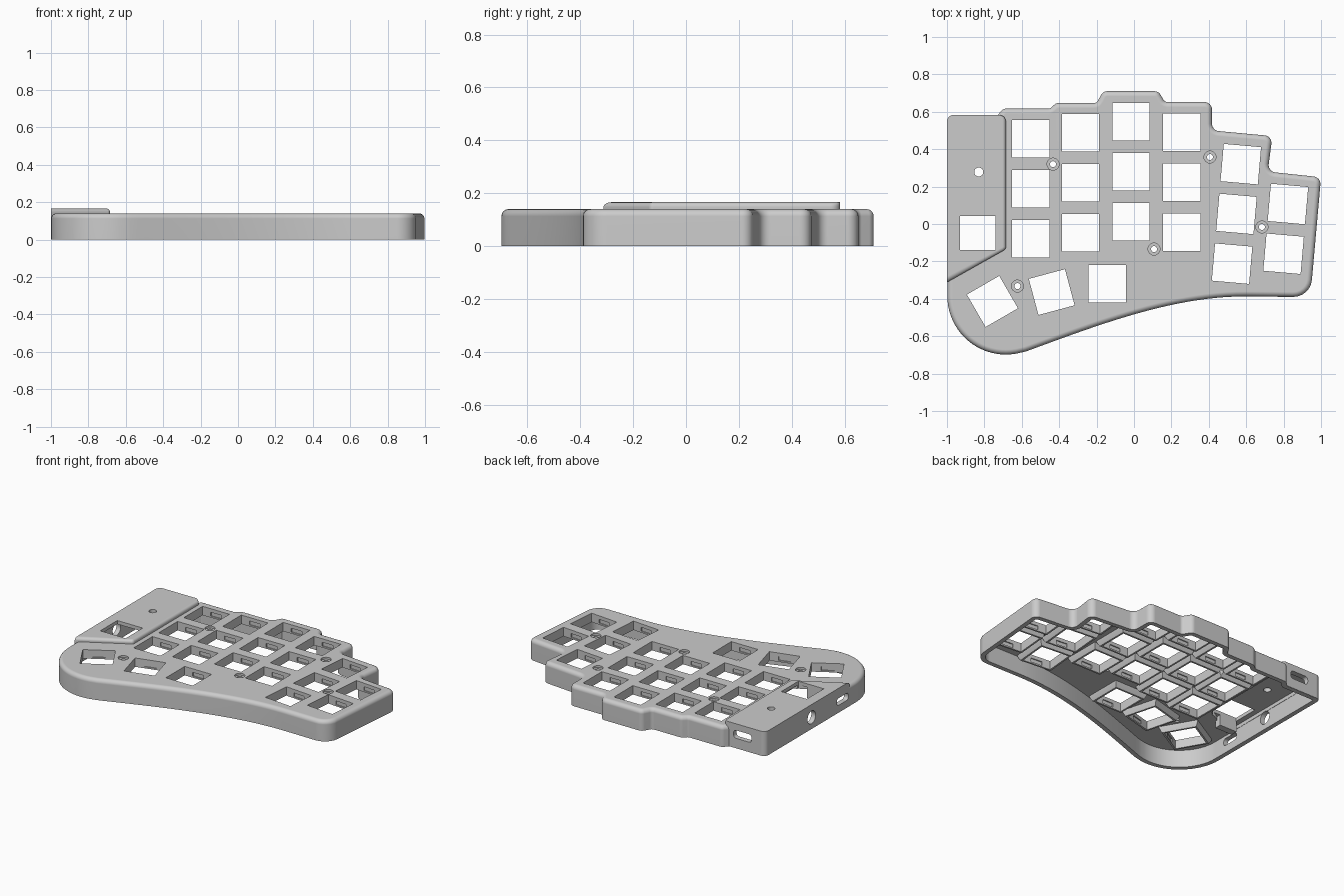
import bpy, bmesh
from math import sin, cos, pi, radians
from mathutils import Vector, Matrix
from mathutils.geometry import interpolate_bezier

if "Cube" in bpy.data.objects:
    bpy.data.objects.remove(bpy.data.objects["Cube"])

grey = bpy.data.materials.new("case grey")
grey.use_nodes = True
grey.diffuse_color = (0.6, 0.6, 0.6, 1)
grey.node_tree.nodes["Principled BSDF"].inputs["Base Color"].default_value = grey.diffuse_color

TOP, COVER_TOP, WALL, PLATE = 0.14, 0.166, 0.03, 0.118


def rounded(corners, steps=6):
    """Polygon outline whose (x, y, radius) corners are turned into arcs."""
    out = []
    for i, (x, y, r) in enumerate(corners):
        p = Vector((x, y))
        if r == 0:
            out.append(p)
            continue
        a = (Vector(corners[i - 1][:2]) - p).normalized()
        b = (Vector(corners[(i + 1) % len(corners)][:2]) - p).normalized()
        half = a.angle(b) / 2
        centre = p + (a + b).normalized() * (r / sin(half))
        reach = r * cos(half) / sin(half)
        u, v = p + a * reach - centre, p + b * reach - centre
        sweep = u.angle(v)
        for k in range(steps + 1):
            t = k / steps
            out.append(centre + (u * sin((1 - t) * sweep) + v * sin(t * sweep)) / sin(sweep))
    return out


def normals(pts):
    """Inward direction at every point of a counter-clockwise outline."""
    out = []
    for i, p in enumerate(pts):
        a = (p - pts[i - 1]).normalized()
        b = (pts[(i + 1) % len(pts)] - p).normalized()
        n = Vector((-a.y - b.y, a.x + b.x)).normalized()
        out.append(n / max(0.5, n.dot(Vector((-a.y, a.x)))))
    return out


def prism(bm, pts, levels, dirs=None, matrix=Matrix()):
    """Closed solid through (inset, height) levels of one outline."""
    dirs = dirs or normals(pts)
    rings = [[bm.verts.new(matrix @ Vector((p.x + n.x * d, p.y + n.y * d, z)))
              for p, n in zip(pts, dirs)] for d, z in levels]
    count = len(pts)
    for lo, hi in zip(rings, rings[1:]):
        for i in range(count):
            j = (i + 1) % count
            bm.faces.new((lo[i], lo[j], hi[j], hi[i]))
    bm.faces.new(rings[0][::-1])
    bm.faces.new(rings[-1])


def solid(name, items):
    bm = bmesh.new()
    for item in items:
        prism(bm, *item)
    mesh = bpy.data.meshes.new(name)
    bm.to_mesh(mesh)
    bm.free()
    mesh.materials.append(grey)
    ob = bpy.data.objects.new(name, mesh)
    bpy.context.scene.collection.objects.link(ob)
    return ob


def combine(target, other, operation):
    mod = target.modifiers.new(other.name, 'BOOLEAN')
    mod.object, mod.operation, mod.solver = other, operation, 'EXACT'
    bpy.context.view_layer.objects.active = target
    bpy.ops.object.modifier_apply(modifier=mod.name)
    bpy.data.objects.remove(other)


def fillet(height, r, steps=5):
    return [(r * (1 - cos(k / steps * pi / 2)), height - r + r * sin(k / steps * pi / 2))
            for k in range(steps + 1)]


def rect(w, h):
    return [Vector(p) for p in ((-w, -h), (w, -h), (w, h), (-w, h))]


def circle(r, n=32):
    return [Vector((r * cos(2 * pi * k / n), r * sin(2 * pi * k / n))) for k in range(n)]


def slot(w, h, r):
    return rounded([(-w, -h, r), (w, -h, r), (w, h, r), (-w, h, r)])


def at(x, y, z=0, turn=0):
    return Matrix.Translation((x, y, z)) @ Matrix.Rotation(radians(turn), 4, 'Z')


# Case outline: round palm end, sweeping front edge, stepped back edge
palm = [Vector((-0.685 + 0.313 * cos(radians(a)), -0.385 + 0.313 * sin(radians(a))))
        for a in range(180, 290, 5)]
sweep = [p.to_2d() for p in interpolate_bezier(
    Vector((-0.577, -0.681, 0)), Vector((-0.22, -0.551, 0)),
    Vector((0.2, -0.385, 0)), Vector((0.6, -0.387, 0)), 24)]
back = [(0.943, -0.391, 0.1), (1.0, 0.25, 0.04), (0.715, 0.28, 0.04), (0.74, 0.47, 0.04),
        (0.417, 0.5, 0.04), (0.417, 0.652, 0.04), (0.165, 0.652, 0.025), (0.13, 0.71, 0.035),
        (-0.165, 0.71, 0.035), (-0.2, 0.647, 0.025), (-0.415, 0.647, 0.035),
        (-0.45, 0.617, 0.025), (-0.7, 0.617, 0.035), (-0.73, 0.58, 0.01), (-0.998, 0.58, 0.04)]
outline = rounded([(p.x, p.y, 0) for p in palm + sweep] + back)
case = solid("keyboard_case", [(outline, [(0, 0)] + fillet(TOP, 0.027))])

# Raised controller cover, rounded only along its inner edges
cover = rounded([(-1, -0.312, 0), (-0.685, -0.135, 0.02), (-0.685, 0.583, 0.035), (-1, 0.583, 0.035)])
inner_only = [Vector((min(n.x, 0), max(n.y, 0))) for n in normals(cover)]
combine(case, solid("cover", [(cover, [(0, 0.001)] + fillet(COVER_TOP, 0.018), inner_only)]), 'UNION')

# Hollow underside, deeper below the cover
combine(case, solid("cavity", [(outline, [(WALL, -0.1), (WALL, PLATE)])]), 'DIFFERENCE')
pocket = [Vector(p) for p in ((-0.966, -0.26), (-0.715, -0.117), (-0.715, 0.545), (-0.966, 0.545))]
combine(case, solid("cover_cavity", [(pocket, [(0, 0.05), (0, 0.142)])]), 'DIFFERENCE')

# Key positions: x, y, turn
PITCH = 0.267
keys = [(x, y - PITCH * row, 0) for row in range(3)
        for x, y in ((-0.553, 0.455), (-0.286, 0.487), (-0.016, 0.547), (0.255, 0.49))]
for x, y, rows in ((0.571, 0.32, 3), (0.823, 0.107, 2)):
    keys += [(x - 0.0233 * r, y - 0.266 * r, -5) for r in range(rows)]
keys += [(-0.757, -0.414, 30), (-0.44, -0.364, 15), (-0.144, -0.32, 0)]
spots = [at(x, y, 0, turn) for x, y, turn in keys]

# Tapered switch collars under the plate, then the openings with clip notches
combine(case, solid("collars", [(rect(0.112, 0.112), [(0, 0.08), (-0.013, 0.108), (-0.013, 0.129)],
                                 None, m) for m in spots]), 'UNION')
combine(case, solid("key_holes", [(rect(0.1, 0.1), [(0, -0.1), (0, 0.3)], None, m)
                                  for m in spots]), 'DIFFERENCE')
combine(case, solid("clip_notches", [(rect(0.04, 0.107), [(0, 0.09), (0, 0.116)], None, m)
                                     for m in spots]), 'DIFFERENCE')

# Screw holes with counterbores
screws = [at(*p) for p in ((-0.433, 0.32), (0.406, 0.358), (0.684, -0.016),
                           (0.107, -0.134), (-0.623, -0.332))]
combine(case, solid("counterbores", [(circle(0.032), [(0, 0.127), (0, 0.3)], None, m)
                                     for m in screws]), 'DIFFERENCE')
combine(case, solid("screw_holes", [(circle(0.016), [(0, -0.1), (0, 0.3)], None, m)
                                    for m in screws]), 'DIFFERENCE')

# Cover: support lip, square opening and reset hole
combine(case, solid("support_lip", [(rect(0.065, 0.024), [(0, 0.07), (0, 0.15)], None,
                                     at(-0.87, -0.162))]), 'UNION')
combine(case, solid("cover_holes", [
    (rect(0.095, 0.091), [(0, -0.1), (0, 0.3)], None, at(-0.835, -0.049)),
    (circle(0.024), [(0, -0.1), (0, 0.3)], None, at(-0.83, 0.278))]), 'DIFFERENCE')

# Ports: cable slot at the back, round jack and switch slot on the outer side
to_back = Matrix.Rotation(pi / 2, 4, 'X')
to_side = Matrix.Rotation(pi / 2, 4, 'Z') @ to_back
through = [(0, -0.05), (0, 0.05)]
combine(case, solid("ports", [
    (slot(0.067, 0.027, 0.02), through, None, at(-0.83, 0.57, 0.095) @ to_back),
    (circle(0.043), through, None, at(-0.985, 0.09, 0.08) @ to_side),
    (slot(0.062, 0.024, 0.02), through, None, at(-0.985, -0.24, 0.075) @ to_side)]), 'DIFFERENCE')

# Smooth fillets, flat plates
bpy.ops.object.select_all(action='DESELECT')
case.select_set(True)
bpy.context.view_layer.objects.active = case
bpy.ops.object.shade_smooth_by_angle(angle=radians(30))
weighted = case.modifiers.new("flat plates", 'WEIGHTED_NORMAL')
weighted.keep_sharp = True
